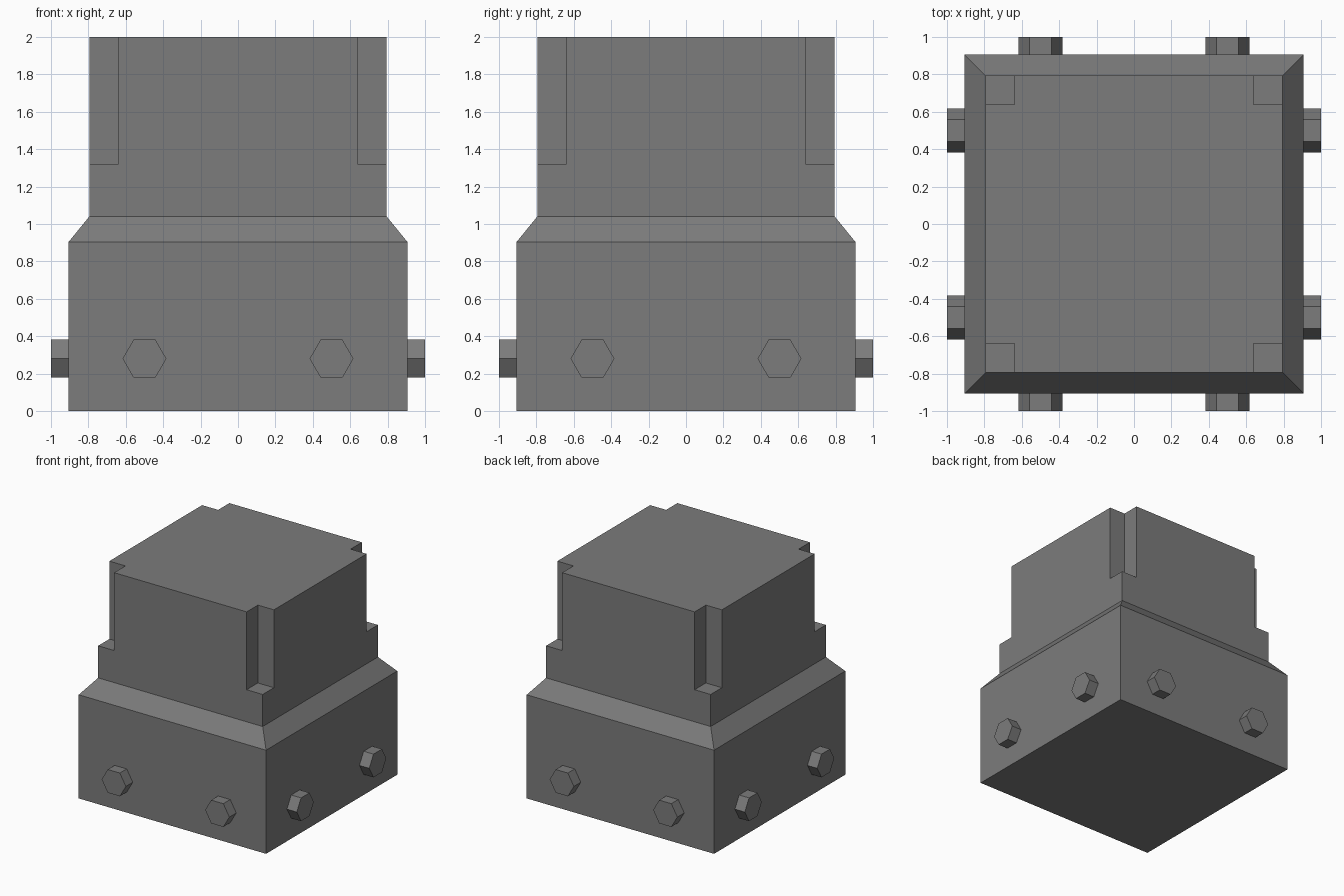
import bpy, bmesh
from math import cos, sin, pi
from mathutils import Matrix, Vector

if "Cube" in bpy.data.objects:
    bpy.data.objects.remove(bpy.data.objects["Cube"])

# Dark grey finish shared by all parts
dark_grey = bpy.data.materials.new("dark_grey")
dark_grey.diffuse_color = (0.2, 0.2, 0.2, 1)
dark_grey.use_nodes = True
dark_grey.node_tree.nodes["Principled BSDF"].inputs["Base Color"].default_value = dark_grey.diffuse_color


def make_object(name, bm):
    bmesh.ops.recalc_face_normals(bm, faces=bm.faces)
    mesh = bpy.data.meshes.new(name)
    bm.to_mesh(mesh)
    bm.free()
    mesh.materials.append(dark_grey)
    obj = bpy.data.objects.new(name, mesh)
    bpy.context.collection.objects.link(obj)
    return obj


def loft(bm, rings):
    """Skin closed rings of points and cap both ends."""
    loops = [[bm.verts.new(p) for p in ring] for ring in rings]
    n = len(loops[0])
    for a, b in zip(loops, loops[1:]):
        for i in range(n):
            j = (i + 1) % n
            bm.faces.new((a[i], a[j], b[j], b[i]))
    bm.faces.new(loops[0])
    bm.faces.new(loops[-1])


CORNERS = [(-1, -1), (1, -1), (1, 1), (-1, 1)]

# Body: wide base, sloped shoulder, narrower upper block
bm = bmesh.new()
profile = [(0.905, 0), (0.905, 0.905), (0.795, 1.04), (0.795, 2)]
loft(bm, [[(x * h, y * h, z) for x, y in CORNERS] for h, z in profile])
body = make_object("body", bm)

# Square notches cut down the four upper corners
bm = bmesh.new()
for x, y in CORNERS:
    inner, outer = 0.64, 1.0
    mid, size = (inner + outer) / 2, outer - inner
    m = Matrix.Translation((x * mid, y * mid, 1.82)) @ Matrix.Diagonal((size, size, 1.0, 1))
    bmesh.ops.create_cube(bm, size=1, matrix=m)
cutter = make_object("notch_cutter", bm)
cutter.hide_render = True

mod = body.modifiers.new("notches", 'BOOLEAN')
mod.operation = 'DIFFERENCE'
mod.solver = 'EXACT'
mod.object = cutter
bpy.context.view_layer.objects.active = body
bpy.ops.object.modifier_apply(modifier=mod.name)
bpy.data.objects.remove(cutter)

# Hexagonal bolts, two on each side of the base
for side, name in enumerate(("front", "right", "back", "left")):
    turn = Matrix.Rotation(side * pi / 2, 4, 'Z')
    for k, x in enumerate((-0.5, 0.5), 1):
        bm = bmesh.new()
        loft(bm, [[turn @ Vector((x + 0.117 * cos(i * pi / 3), y,
                                  0.28 + 0.117 * sin(i * pi / 3)))
                   for i in range(6)] for y in (-0.9, -1.0)])
        make_object(f"{name}_bolt_{k}", bm)
